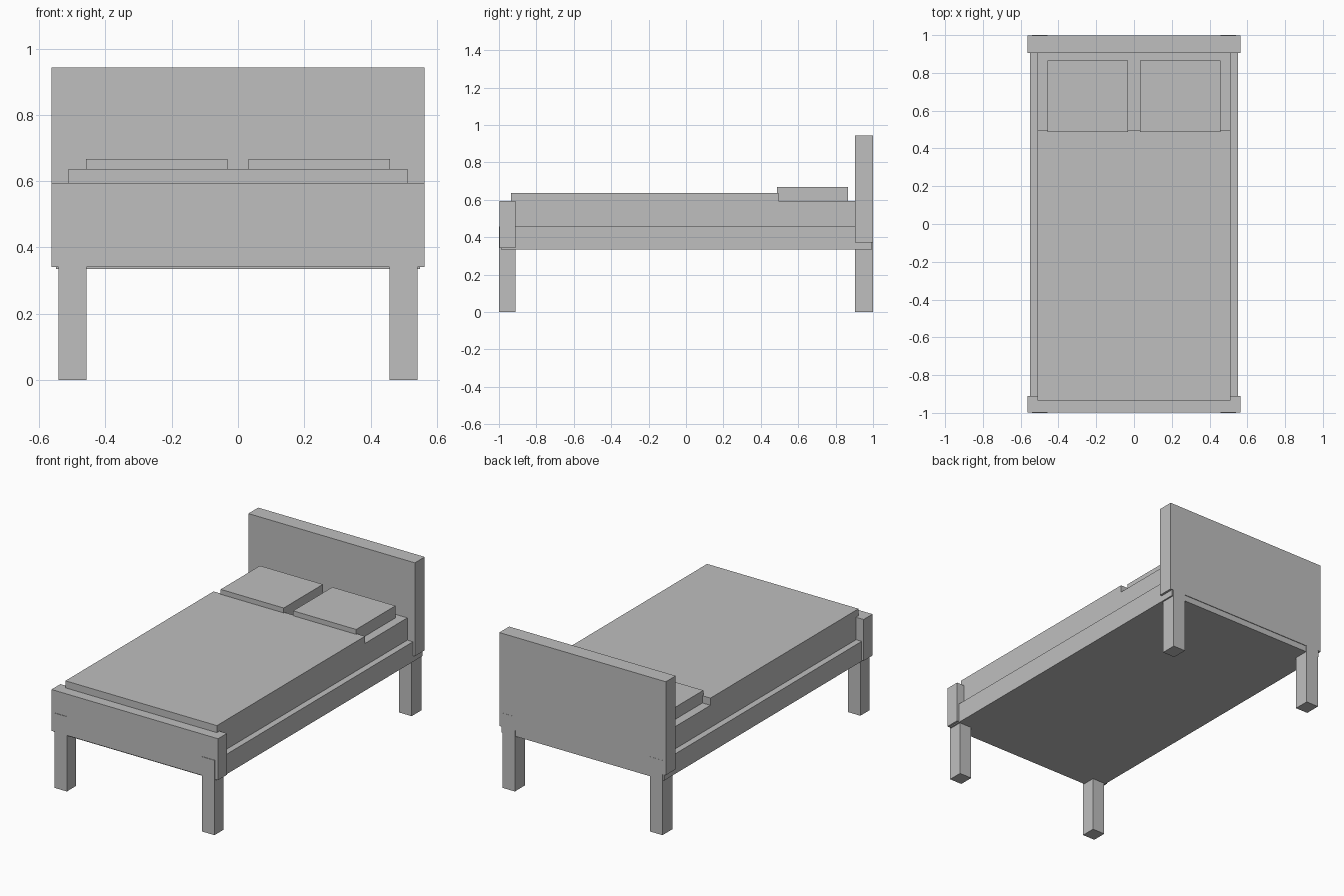
import bpy

cube = bpy.data.objects.get("Cube")
if cube:
    bpy.data.objects.remove(cube, do_unlink=True)

# Single plain grey finish
GREY = (0.52, 0.52, 0.52, 1)
grey = bpy.data.materials.new("plain grey")
grey.use_nodes = True
grey.diffuse_color = GREY
grey.node_tree.nodes["Principled BSDF"].inputs["Base Color"].default_value = GREY


def box(name, x, y, z):
    """Axis-aligned box from (min, max) ranges."""
    ranges = (x, y, z)
    bpy.ops.mesh.primitive_cube_add(size=1, location=[(a + b) / 2 for a, b in ranges])
    ob = bpy.context.object
    ob.name = name
    ob.scale = [b - a for a, b in ranges]
    bpy.ops.object.transform_apply(location=False, rotation=False, scale=True)
    ob.data.materials.append(grey)
    return ob


# Frame and end boards
box("bed_frame", (-0.55, 0.55), (-0.99, 0.995), (0.335, 0.457))
box("headboard", (-0.563, 0.563), (0.904, 0.999), (0.372, 0.943))
box("footboard", (-0.563, 0.563), (-0.997, -0.911), (0.341, 0.594))

# Mattress and the cover lying on it, short of the pillows
box("mattress", (-0.512, 0.512), (-0.935, 0.91), (0.45, 0.593))
box("cover", (-0.512, 0.512), (-0.935, 0.495), (0.59, 0.637))

# Mirrored pillows and legs
for side, s in (("left", 1), ("right", -1)):
    inner, outer = sorted((s * 0.032, s * 0.458))
    box(f"{side}_pillow", (inner, outer), (0.487, 0.866), (0.59, 0.667))
    leg_x = sorted((s * 0.457, s * 0.541))
    box(f"{side}_front_leg", leg_x, (-1.0, -0.911), (0, 0.457))
    box(f"{side}_back_leg", leg_x, (0.904, 1.0), (0, 0.457))
